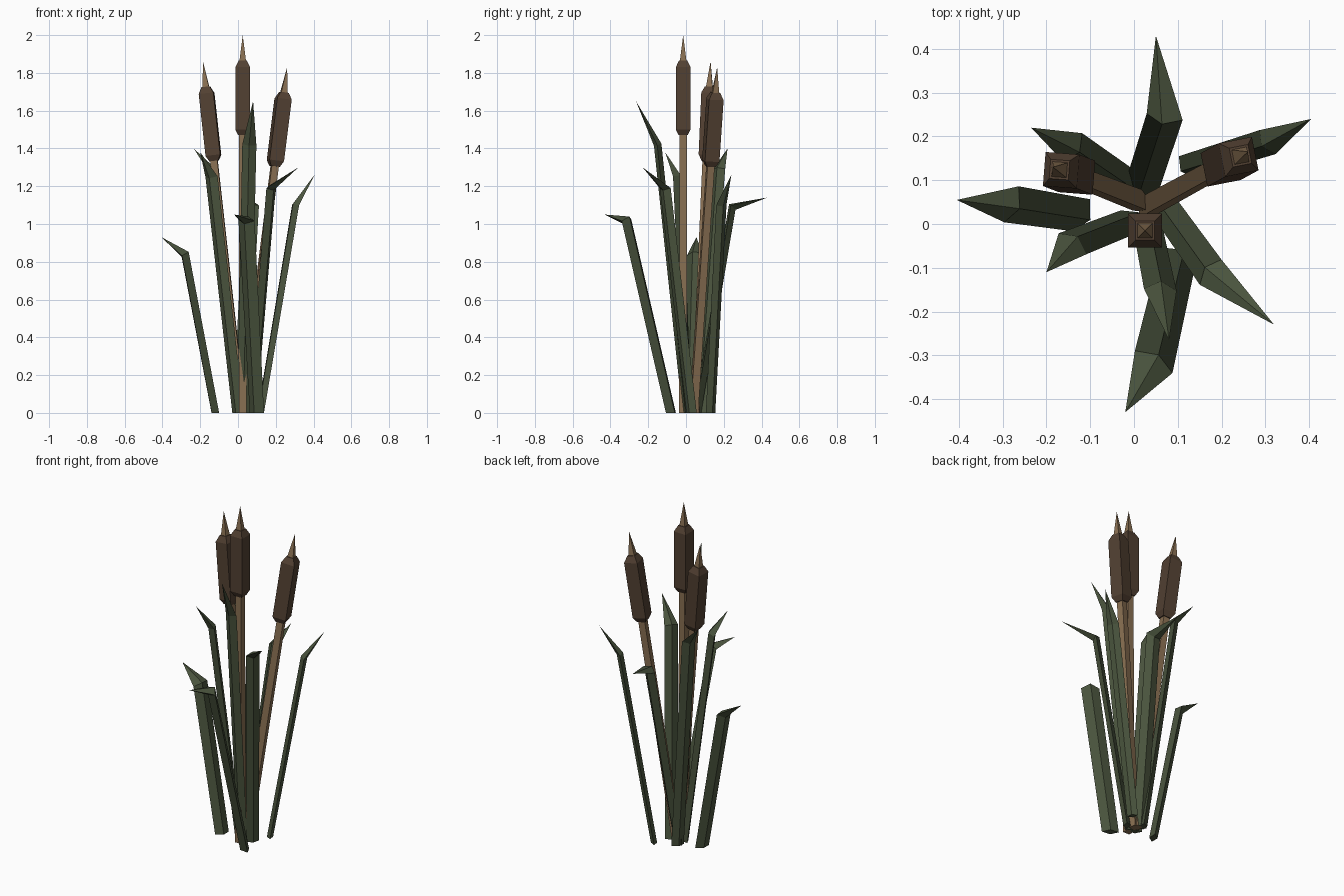
import bpy, math
from mathutils import Vector

if "Cube" in bpy.data.objects:
    bpy.data.objects.remove(bpy.data.objects["Cube"])


def material(name, rgb):
    m = bpy.data.materials.new(name)
    m.diffuse_color = (*rgb, 1)
    m.use_nodes = True
    m.node_tree.nodes["Principled BSDF"].inputs["Base Color"].default_value = m.diffuse_color
    return m


GREEN = material("reed green", (0.068, 0.088, 0.047))
BROWN = material("seed head brown", (0.085, 0.052, 0.032))
TAN = material("dry stem tan", (0.25, 0.16, 0.085))


def loft(name, rings, mat, tip=None):
    """Skin four-point rings; cap the bottom, close the top with a tip or a face."""
    verts = [p for r in rings for p in r]
    faces = [(3, 2, 1, 0)]
    for k in range(len(rings) - 1):
        a, b = 4 * k, 4 * k + 4
        for i in range(4):
            j = (i + 1) % 4
            faces.append((a + i, a + j, b + j, b + i))
    t = len(verts) - 4
    if tip is not None:
        verts.append(tip)
        faces += [(t + i, t + (i + 1) % 4, t + 4) for i in range(4)]
    else:
        faces.append((t, t + 1, t + 2, t + 3))
    me = bpy.data.meshes.new(name)
    me.from_pydata([tuple(v) for v in verts], [], faces)
    me.materials.append(mat)
    ob = bpy.data.objects.new(name, me)
    bpy.context.collection.objects.link(ob)
    return ob


def cattail(label, base, tip, turn):
    """Square stem, chamfered square seed head and pointed spike on one axis."""
    base, tip = Vector(base), Vector(tip)
    axis = (tip - base).normalized()
    length = (tip - base).length
    rx = Vector((math.cos(turn), math.sin(turn), 0))
    rx = (rx - axis * rx.dot(axis)).normalized()
    ry = axis.cross(rx)

    def ring(down, r):
        c = base + axis * (length - down)
        return [c + rx * r * a + ry * r * b
                for a, b in ((-1, -1), (1, -1), (1, 1), (-1, 1))]

    stem = ring(length, 0.021)
    for p in stem:
        p.z = 0
    loft("stem_" + label, [stem, ring(0.5, 0.019)], TAN)
    loft("seed_head_" + label, [ring(0.53, 0.024), ring(0.50, 0.039),
                                ring(0.17, 0.039), ring(0.135, 0.022)], BROWN)
    loft("spike_" + label, [ring(0.15, 0.019)], TAN, tip)


cattail("centre", (0.025, -0.015, 0), (0.025, -0.015, 2.0), 0)
cattail("left", (0.02, 0.05, 0), (-0.185, 0.13, 1.86), -0.08)
cattail("right", (0.03, 0.04, 0), (0.26, 0.165, 1.83), 0.2)


def leaf(label, base, bend, tip, width, angle):
    """Diamond-section blade with one mitred bend and a pointed end."""
    base, bend, tip = Vector(base), Vector(bend), Vector(tip)
    w = Vector((math.cos(math.radians(angle)), math.sin(math.radians(angle)), 0))
    mid = ((bend - base).normalized() + (tip - bend).normalized()).normalized()

    def ring(c, normal, half):
        u = (w - normal * w.dot(normal)).normalized()
        v = normal.cross(u)
        return [c - u * half, c - v * half * 0.55, c + u * half, c + v * half * 0.55]

    loft("leaf_" + label, [ring(base, Vector((0, 0, 1)), width * 0.46),
                           ring(bend, mid, width * 0.5)], GREEN, tip)


# base, bend, tip, blade width, direction of the blade's width in plan
for row in (
    ("back", (0.01, 0.06, 0), (0.07, 0.245, 1.09), (0.05, 0.43, 1.14), 0.085, -20),
    ("back_right", (0.12, 0.13, 0), (0.305, 0.187, 1.10), (0.405, 0.24, 1.26), 0.066, -55),
    ("front_right", (0.075, 0.03, 0), (0.175, -0.11, 1.19), (0.32, -0.23, 1.30), 0.076, 50),
    ("front_tall", (0.03, 0.0, 0), (0.06, -0.15, 1.42), (0.08, -0.265, 1.65), 0.075, -5),
    ("front", (0.10, -0.08, 0), (0.045, -0.315, 1.02), (-0.02, -0.43, 1.05), 0.10, -35),
    ("front_left", (0.0, 0.01, 0), (-0.14, -0.045, 1.25), (-0.2, -0.11, 1.38), 0.08, -35),
    ("left", (-0.12, 0.02, 0), (-0.28, 0.045, 0.84), (-0.405, 0.055, 0.93), 0.09, 62),
    ("back_left", (0.0, 0.08, 0), (-0.14, 0.175, 1.29), (-0.235, 0.22, 1.40), 0.078, 55),
):
    leaf(*row)
